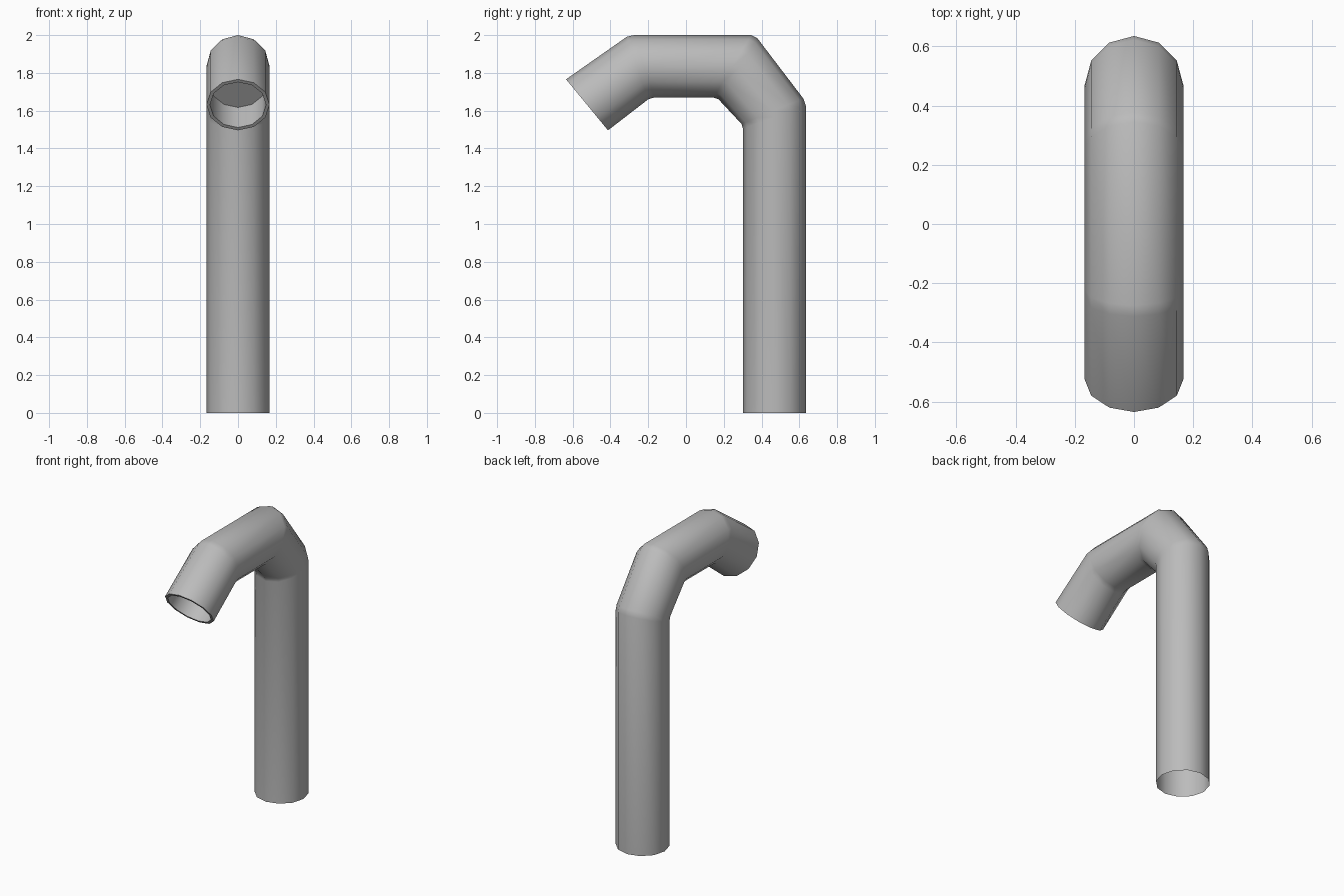
import bpy, bmesh, math
from mathutils import Vector

cube = bpy.data.objects.get("Cube")
if cube:
    bpy.data.objects.remove(cube)

SIDES = 12
RADIUS = 0.167

# Plain grey metal
grey = bpy.data.materials.new("grey_metal")
grey.use_nodes = True
colour = (0.5, 0.5, 0.5, 1)
grey.diffuse_color = colour
grey.node_tree.nodes["Principled BSDF"].inputs["Base Color"].default_value = colour

# Mitred cross-sections: (outer y, outer z), (inner y, inner z)
sections = [
    ((0.635, 0.0), (0.301, 0.0)),
    ((0.635, 1.625), (0.301, 1.505)),
    ((0.622, 1.663), (0.294, 1.53)),
    ((0.378, 1.983), (0.172, 1.66)),
    ((0.345, 2.0), (0.145, 1.67)),
    ((-0.275, 2.0), (-0.168, 1.67)),
    ((-0.312, 1.992), (-0.2, 1.66)),
    ((-0.635, 1.766), (-0.413, 1.496)),
]

bm = bmesh.new()


def add_ring(outer, inner, scale=1.0, shift=Vector((0, 0, 0))):
    outer, inner = Vector((0, *outer)), Vector((0, *inner))
    centre, half = (outer + inner) / 2 + shift, (outer - inner) / 2 * scale
    side = Vector((RADIUS * scale, 0, 0))
    angles = [math.tau * i / SIDES for i in range(SIDES)]
    return [bm.verts.new(centre + half * math.cos(a) + side * math.sin(a)) for a in angles]


# Outer wall, rim, then the short recessed mouth
rings = [add_ring(*s) for s in sections]
mouth = sections[-1]
inward = Vector((0, 0.78, 0.625)) * 0.17
rings.append(add_ring(*mouth, scale=0.89))
rings.append(add_ring(*mouth, scale=0.89, shift=inward))

for a, b in zip(rings, rings[1:]):
    for i in range(SIDES):
        j = (i + 1) % SIDES
        bm.faces.new((a[i], a[j], b[j], b[i]))

# Closed back of the mouth; the foot stays open
bm.faces.new(rings[-1])
bmesh.ops.recalc_face_normals(bm, faces=bm.faces)
# The foot is open, so make sure the wall faces outward
bm.faces.ensure_lookup_table()
wall = bm.faces[0]
axis = Vector((0, 0.468, wall.calc_center_median().z))
if wall.normal.dot(wall.calc_center_median() - axis) < 0:
    bmesh.ops.reverse_faces(bm, faces=bm.faces)

mesh = bpy.data.meshes.new("bent_pipe")
bm.to_mesh(mesh)
bm.free()
mesh.materials.append(grey)
pipe = bpy.data.objects.new("bent_pipe", mesh)
bpy.context.collection.objects.link(pipe)

bpy.ops.object.select_all(action="DESELECT")
pipe.select_set(True)
bpy.context.view_layer.objects.active = pipe
bpy.ops.object.shade_smooth_by_angle(angle=math.radians(40))
